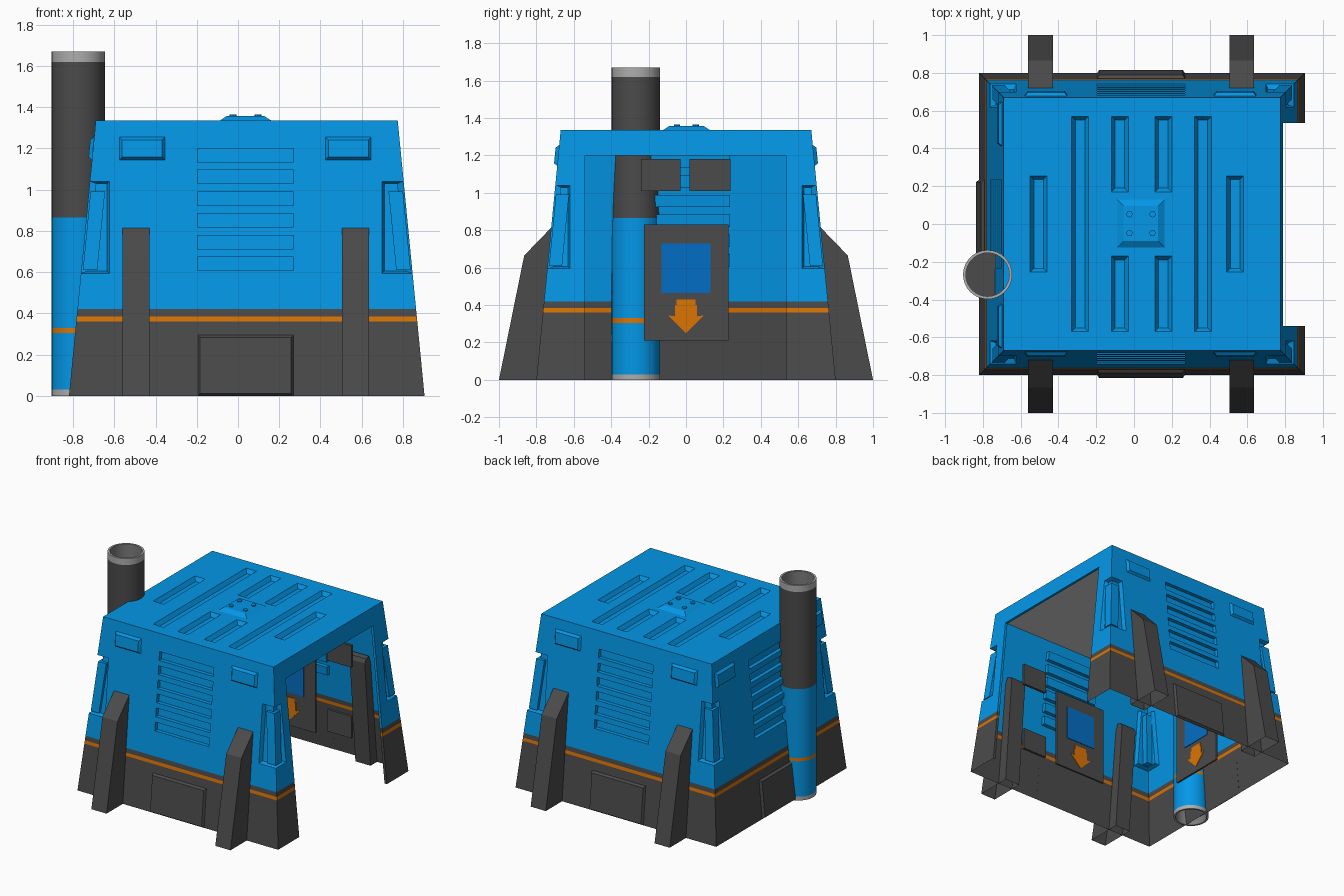
import bpy, bmesh, math

if "Cube" in bpy.data.objects:
    bpy.data.objects.remove(bpy.data.objects["Cube"])

K = 0.13 / 1.335          # inward slope of the walls
H = 1.335                 # roof height
XR = 0.905                # right edge of the base
CX = (XR - 0.82) / 2      # body centre in x


def material(name, rgb):
    m = bpy.data.materials.new(name)
    m.diffuse_color = (*rgb, 1)
    m.use_nodes = True
    m.node_tree.nodes["Principled BSDF"].inputs["Base Color"].default_value = m.diffuse_color
    return m


BLUE = material("blue paint", (0.001, 0.31, 0.80))
DARK = material("dark grey metal", (0.07, 0.07, 0.07))
ORANGE = material("orange stripe", (0.72, 0.175, 0.001))
LIGHT = material("light grey rim", (0.42, 0.42, 0.42))
SCREEN = material("screen blue", (0.001, 0.155, 0.55))
PALE = material("pale grey ceiling", (0.65, 0.65, 0.65))
GREY = material("mid grey pipe lining", (0.2, 0.2, 0.2))


def finish(name, bm, *mats):
    bmesh.ops.recalc_face_normals(bm, faces=bm.faces[:])
    me = bpy.data.meshes.new(name)
    bm.to_mesh(me)
    bm.free()
    for m in mats:
        me.materials.append(m)
    ob = bpy.data.objects.new(name, me)
    bpy.context.collection.objects.link(ob)
    return ob


def loft(bm, a, b):
    """Closed solid between two matching rings of points."""
    va, vb = [[bm.verts.new(p) for p in r] for r in (a, b)]
    bm.faces.new(va)
    bm.faces.new(vb[::-1])
    for i in range(len(a)):
        j = (i + 1) % len(a)
        bm.faces.new((va[i], vb[i], vb[j], va[j]))


def box(bm, x0, x1, y0, y1, z0, z1, t=0.0, t0=0.0):
    """Box whose top is narrowed by t and bottom by t0."""
    def ring(z, s):
        return [(x0+s, y0+s, z), (x1-s, y0+s, z), (x1-s, y1-s, z), (x0+s, y1-s, z)]
    loft(bm, ring(z0, t0), ring(z1, t))


def wall_point(wall, u, z, d):
    """Point on a sloping wall, d outward from it."""
    return {"front": (u, -0.80 + K*z - d, z), "back": (u, 0.80 - K*z + d, z),
            "left": (-0.82 + K*z - d, u, z), "right": (XR - K*z + d, u, z)}[wall]


def wall_box(bm, wall, u0, u1, z0, z1, d0, d1, t0=0.0, t1=0.0):
    """Block lying on a wall from depth d0 to d1, each end narrowed by t."""
    def ring(d, t):
        return [wall_point(wall, u, z, d) for u, z in
                ((u0+t, z0+t), (u1-t, z0+t), (u1-t, z1-t), (u0+t, z1-t))]
    loft(bm, ring(d0, t0), ring(d1, t1))


# louvred walls: name, centre and half width of the louvres
LOUVRED = (("front", 0.037, 0.233), ("back", 0.037, 0.233), ("left", 0.0, 0.235))

# cutters: louvres, doorway, roof grooves, corner notches
cut_a, cut_b = bmesh.new(), bmesh.new()
for wall, c, w in LOUVRED:
    for i in range(6):
        z = 0.607 + i*0.1055
        wall_box(cut_a, wall, c-w, c+w, z, z+0.066, -0.03, 0.02)
wall_box(cut_a, "right", -0.54, 0.535, -0.1, 1.2, -0.02, 0.05)
grooves = [(-0.33, -0.57, 0.57), (0.32, -0.57, 0.57), (-0.55, -0.255, 0.255), (0.49, -0.255, 0.255)]
for x in (-0.12, 0.11):
    grooves += [(x, 0.17, 0.57), (x, -0.57, -0.17)]
for x, y0, y1 in grooves:
    box(cut_a, x, x+0.09, y0, y1, H-0.03, H+0.03, t=-0.02, t0=0.02)
for wall in ("front", "back"):
    wall_box(cut_a, wall, -0.95, -0.615, 0.585, 1.05, -0.03, 0.08, 0.02, -0.02)
    wall_box(cut_a, wall, 0.69, 1.02, 0.585, 1.05, -0.03, 0.08, 0.02, -0.02)
for wall in ("left", "right"):
    for s in (-1, 1):
        wall_box(cut_b, wall, *sorted((s*0.61, s*0.95)), 0.586, 1.049, -0.03, 0.08, 0.02, -0.02)

# body shell
bm = bmesh.new()
box(bm, -0.82, XR, -0.80, 0.80, 0, H, t=0.13)
body = finish("body_shell", bm, BLUE, DARK, ORANGE)
for cb in (cut_a, cut_b):
    cutter = finish("cutter", cb)
    cutter.hide_render = True
    mod = body.modifiers.new("cut", "BOOLEAN")
    mod.object, mod.operation, mod.solver = cutter, "DIFFERENCE", "EXACT"
    me = bpy.data.meshes.new_from_object(body.evaluated_get(bpy.context.evaluated_depsgraph_get()))
    body.modifiers.clear()
    body.data = me
    bpy.data.objects.remove(cutter)

# open the floor and doorway, then colour the base bands by height
bm = bmesh.new()
bm.from_mesh(body.data)
gone = []
for f in bm.faces:
    c = f.calc_center_median()
    if c.z < 0.001 or (f.normal.x > 0.9 and c.x > 0.6 and f.calc_area() > 0.3
                       and max(abs(v.co.y) for v in f.verts) < 0.56):
        gone.append(f)
bmesh.ops.delete(bm, geom=gone, context="FACES")
for z in (0.36, 0.385, 0.42):
    bmesh.ops.bisect_plane(bm, geom=bm.verts[:] + bm.edges[:] + bm.faces[:],
                           plane_co=(0, 0, z), plane_no=(0, 0, 1))
for f in bm.faces:
    z = f.calc_center_median().z
    f.material_index = 0 if z > 0.42 else 2 if 0.36 < z < 0.385 else 1
bm.to_mesh(body.data)
bm.free()

# ceiling sheet
bm = bmesh.new()
box(bm, -0.69, 0.77, -0.67, 0.67, 1.298, 1.302)
finish("ceiling", bm, PALE)

# corner inserts sitting in the notches
bm = bmesh.new()
for sx in (-1, 1):
    for sy in (-1, 1):
        def ring(z):
            cx, cy = CX + sx*(XR - CX - K*z - 0.008), sy*(0.792 - K*z)
            return [(cx, cy, z), (cx - sx*0.07, cy, z), (cx - sx*0.07, cy - sy*0.07, z), (cx, cy - sy*0.07, z)]
        loft(bm, ring(0.61), ring(0.99))
finish("corner_inserts", bm, BLUE)

# raised upper wall plates
bm = bmesh.new()
for wall in ("front", "back"):
    for u in (-0.58, 0.42):
        wall_box(bm, wall, u, u+0.23, 1.14, 1.26, -0.005, 0.018, 0, 0.018)
for u in (-0.66, 0.41):
    wall_box(bm, "left", u, u+0.24, 1.14, 1.26, -0.005, 0.018, 0, 0.018)
finish("upper_wall_plates", bm, BLUE)

# base panels under the louvres
bm = bmesh.new()
for wall, c, w in LOUVRED:
    wall_box(bm, wall, c-w, c+w, 0, 0.295, -0.002, 0.017, 0, 0.012)
finish("base_panels", bm, DARK)

# roof hatch with four rivets
bm = bmesh.new()
box(bm, -0.095, 0.168, -0.13, 0.135, H-0.004, H+0.022, t=0.04)
for x in (-0.024, 0.098):
    for y in (-0.048, 0.052):
        r = [(x + 0.017*math.cos(i*math.pi/4), y + 0.017*math.sin(i*math.pi/4)) for i in range(8)]
        loft(bm, [(*p, H+0.02) for p in r], [(*p, H+0.03) for p in r])
finish("roof_hatch", bm, BLUE)

# buttresses through the side walls, ending in slim rounded ribs inside
bm = bmesh.new()
profile = [(1, 0), (0.865, 0.665), (0.715, 0.82), (0.70, 0.86), (0.665, 0.85), (0.65, 0.82), (0.72, 0)]
for s in (-1, 1):
    for x in (-0.56, 0.505):
        loft(bm, [(x, s*y, z) for y, z in profile], [(x+0.13, s*y, z) for y, z in profile])
# their undersides are open
bmesh.ops.recalc_face_normals(bm, faces=bm.faces[:])
bmesh.ops.delete(bm, geom=[f for f in bm.faces if f.calc_center_median().z < 0.001], context="FACES")
finish("buttresses", bm, DARK)

# exhaust pipe, revolved; each step: radius, height, material of the band above
steps = [(0.13, 0, 1), (0.13, 0.03, 0), (0.13, 0.305, 2), (0.13, 0.33, 0), (0.13, 0.865, 3),
         (0.13, 1.62, 1), (0.13, 1.67, 1), (0.115, 1.67, 4), (0.115, 0, 1)]
bm = bmesh.new()
N = 32
rings = [[bm.verts.new((-0.775 + r*math.cos(2*math.pi*i/N), -0.268 + r*math.sin(2*math.pi*i/N), z))
          for i in range(N)] for r, z, _ in steps]
for k, (_, _, m) in enumerate(steps):
    a, b = rings[k], rings[(k+1) % len(rings)]
    for i in range(N):
        j = (i+1) % N
        bm.faces.new((a[i], a[j], b[j], b[i])).material_index = m
pipe = finish("exhaust_pipe", bm, BLUE, LIGHT, ORANGE, DARK, GREY)
bpy.context.view_layer.objects.active = pipe
pipe.select_set(True)
bpy.ops.object.shade_smooth_by_angle(angle=math.radians(35))

# plug that closes the pipe inside
bm = bmesh.new()
plug = [(-0.775 + 0.115*math.cos(2*math.pi*i/N), -0.268 + 0.115*math.sin(2*math.pi*i/N)) for i in range(N)]
loft(bm, [(*p, 0.86) for p in plug], [(*p, 0.87) for p in plug])
finish("pipe_plug", bm, DARK)

# inside console plates with screen and arrow, and small equipment plates
arrow = [(-0.05, 0.43), (0.05, 0.43), (0.05, 0.40), (0.06, 0.40), (0.06, 0.34), (0.095, 0.345),
         (0.0, 0.25), (-0.095, 0.345), (-0.06, 0.34), (-0.06, 0.40), (-0.05, 0.40)]
screen = [(-0.13, 0.465), (0.13, 0.465), (0.13, 0.73), (-0.13, 0.73)]
INNER = {"left": lambda u, d, z: (-0.60 - d, u, z),
         "front": lambda u, d, z: (u + 0.035, -0.575 - d, z),
         "back": lambda u, d, z: (u + 0.035, 0.575 + d, z)}


def block(bm, at, pts, d0, d1):
    loft(bm, [at(u, d0, z) for u, z in pts], [at(u, d1, z) for u, z in pts])


def rect(u0, u1, z0, z1):
    return [(u0, z0), (u1, z0), (u1, z1), (u0, z1)]


dark, screens, arrows = bmesh.new(), bmesh.new(), bmesh.new()
for wall, at in INNER.items():
    block(dark, at, rect(-0.225, 0.228, 0.21, 0.83), 0, 0.015)
    block(screens, at, screen, -0.004, 0.002)
    block(arrows, at, arrow, -0.004, 0.002)
    if wall == "left":
        plates = [rect(-0.24, -0.03, 1.01, 1.18), rect(0.02, 0.238, 1.01, 1.18)]
    else:
        plates = [rect(0.315, 0.525, z, z+0.17) for z in (0.24, 0.79)]
    for p in plates:
        block(dark, at, p, 0.02, 0.04)
finish("inside_consoles", dark, DARK)
finish("console_screens", screens, SCREEN)
finish("console_arrows", arrows, ORANGE)
